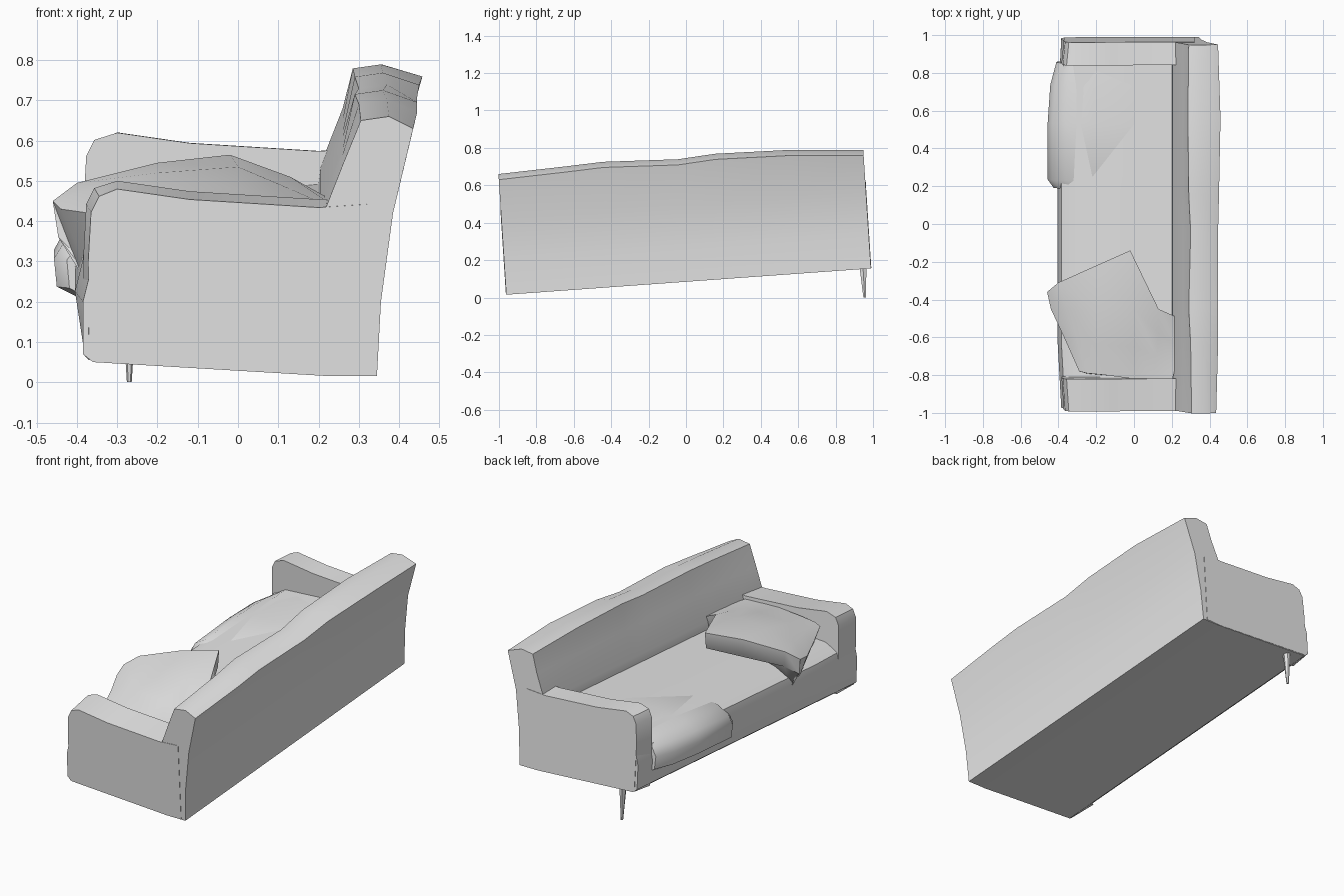
import bpy
import bmesh
import math

cube = bpy.data.objects.get("Cube")
if cube:
    bpy.data.objects.remove(cube, do_unlink=True)

fabric = bpy.data.materials.new("light_grey_fabric")
fabric.use_nodes = True
fabric.diffuse_color = (0.8, 0.8, 0.8, 1)
fabric.node_tree.nodes["Principled BSDF"].inputs["Base Color"].default_value = (0.8, 0.8, 0.8, 1)


def settle(x, y, z):
    """Lean a point of the upright sofa so that it sinks towards the near end."""
    return (x, y - 0.065 * z, z + 0.072 * (y + 0.96))


def loft(name, rings, angle=35):
    """Skin closed rings of points and cap both ends."""
    bm = bmesh.new()
    rows = [[bm.verts.new(point) for point in ring] for ring in rings]
    for low, high in zip(rows, rows[1:]):
        count = len(low)
        for i in range(count):
            j = (i + 1) % count
            bm.faces.new((low[i], low[j], high[j], high[i]))
    bm.faces.new(rows[0][::-1])
    bm.faces.new(rows[-1])
    bmesh.ops.recalc_face_normals(bm, faces=bm.faces)
    mesh = bpy.data.meshes.new(name)
    bm.to_mesh(mesh)
    bm.free()
    mesh.materials.append(fabric)
    obj = bpy.data.objects.new(name, mesh)
    bpy.context.collection.objects.link(obj)
    bpy.ops.object.select_all(action="DESELECT")
    obj.select_set(True)
    bpy.context.view_layer.objects.active = obj
    bpy.ops.object.shade_smooth_by_angle(angle=math.radians(angle))
    return obj


# Base with the low middle seat, and the leaning backrest with an uneven crest
base_profile = [(-.385, .07), (-.36, .05), (.23, .015), (.345, .015), (.355, .2), (.385, .42)]
seat_profile = [(.26, .54), (.205, .4), (.2, .36), (0, .34), (-.3, .32), (-.385, .28), (-.405, .2)]


def body_ring(y, crest, outer_x, crest_x):
    top = [(outer_x, crest - .03), (crest_x + .07, crest), (crest_x, crest - .01)]
    inset = .02 if abs(y) > .9 else 0
    front = [(x + inset if x < -.35 else x, z) for x, z in seat_profile]
    return [settle(x, y, z) for x, z in base_profile + top + front]


crest_line = [(-.96, .66, .435, .305), (-.6, .675, .445, .3), (-.4, .685, .445, .29),
              (0, .67, .445, .3), (.2, .685, .45, .29), (.6, .677, .458, .285), (.99, .648, .445, .29)]
loft("base_and_backrest", [body_ring(*row) for row in crest_line])

# Armrests, rounded at the front and dipping towards the backrest
arm_profile = [(-.37, .055), (-.372, .3), (-.365, .43), (-.345, .47), (-.3, .488),
               (-.12, .462), (.2, .442), (.32, .45), (.32, .02), (.23, .016)]


def armrest(name, outer, inner):
    shape = []
    for y, drop, forward in ((outer, .008, 0), (inner, 0, .012)):
        shape.append([settle(x - forward if x < -.3 else x, y, z - drop if z > .4 else z)
                      for x, z in arm_profile])
    loft(name, shape)


armrest("right_armrest", -.962, -.79)
armrest("left_armrest", .992, .87)

# Loose seat cushion that sticks out past the front
cushion_profile = [(.23, .335), (0, .34), (-.22, .33), (-.36, .31), (-.43, .27),
                   (-.457, .22), (-.45, .15), (-.4, .125), (-.3, .13), (.23, .13)]
cushion_rings = []
for y, reach, drop in ((.205, .93, .02), (.25, 1, .005), (.55, 1, 0), (.75, .97, 0), (.87, .9, .005)):
    cushion_rings.append([settle(x * reach if x < 0 else x, y, z - drop if z > .25 else z)
                          for x, z in cushion_profile])
loft("seat_cushion", cushion_rings, 50)

# Crumpled pillow, raised at its free edge and flattened against the armrest
raised_edge = [(-.46, -.36, .45), (-.4, -.31, .495), (-.2, -.22, .545), (-.02, -.14, .565),
               (.13, -.45, .51), (.22, -.49, .46)]
middle = [(-.44, -.45, .43), (-.36, -.45, .48), (-.2, -.45, .52), (0, -.45, .535),
          (.13, -.58, .48), (.22, -.63, .45)]
slope = [(-.37, -.6, .42), (-.3, -.62, .46), (-.2, -.64, .48), (0, -.65, .48),
         (.12, -.7, .455), (.22, -.75, .44)]
arm_side = [(-.29, -.78, .43), (-.25, -.79, .44), (-.15, -.8, .445), (0, -.82, .445),
            (.1, -.83, .44), (.2, -.84, .435)]
lower_edge = [(x * .97, y - .01, z - .09) for x, y, z in raised_edge]


def pillow_ring(row):
    """Tuck both ends of a row under the pillow."""
    first, last = row[0], row[-1]
    return [(first[0] + .07, first[1] - .02, .27)] + row + [(last[0], last[1], .27)]


loft("pillow", [pillow_ring(row) for row in (lower_edge, raised_edge, middle, slope, arm_side)], 50)

# The one leg that shows, tapered to a point on the ground
leg_rings = []
for z, y, radius in ((.19, .945, .018), (0, .955, .006)):
    leg_rings.append([(-.27 + radius * math.cos(k * math.pi / 3),
                       y + radius * 1.3 * math.sin(k * math.pi / 3), z) for k in range(6)])
loft("leg", leg_rings)
